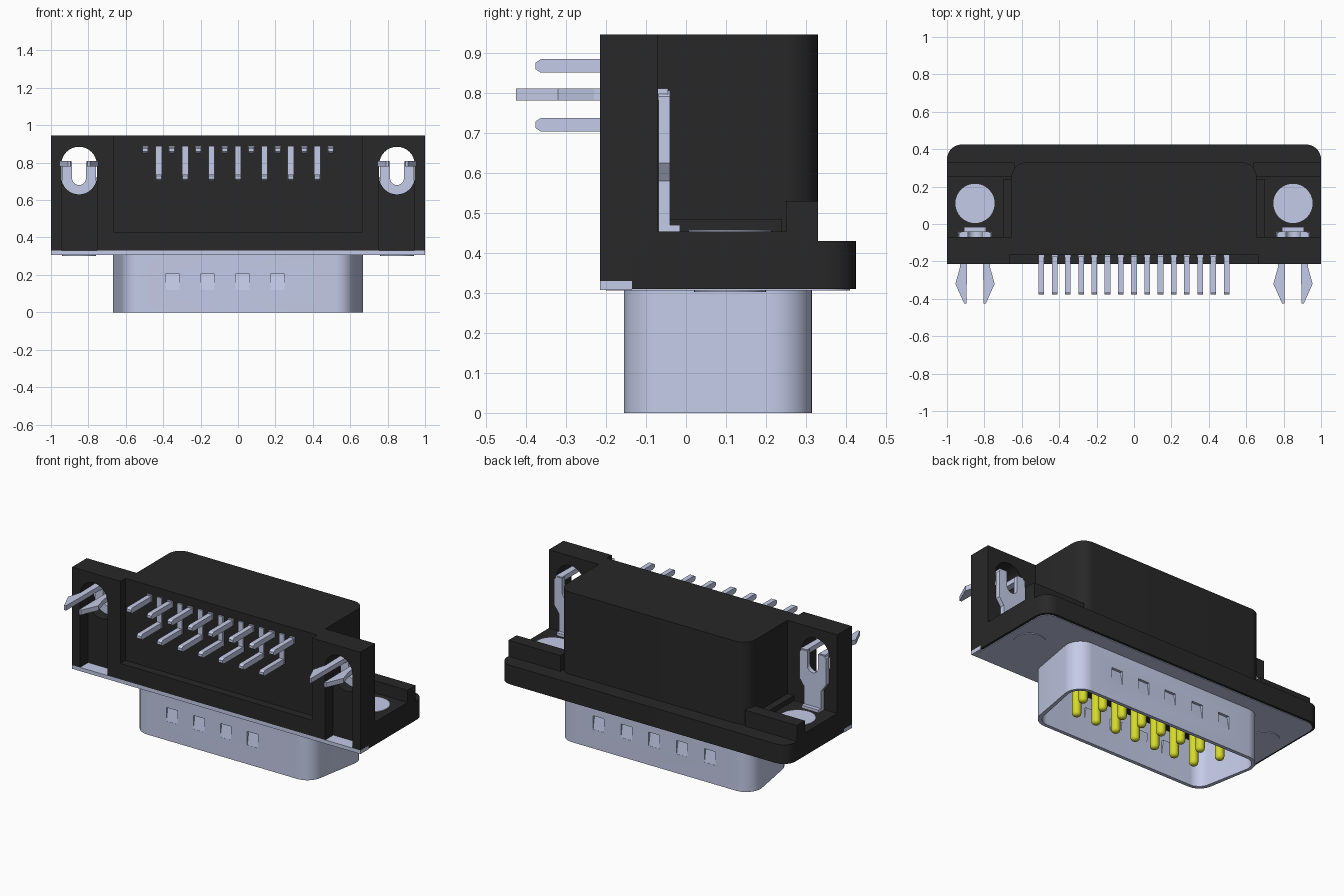
import bpy, bmesh, math
from mathutils import Vector

if "Cube" in bpy.data.objects:
    bpy.data.objects.remove(bpy.data.objects["Cube"], do_unlink=True)


def material(name, rgb, metallic=0.0):
    m = bpy.data.materials.new(name)
    m.use_nodes = True
    col = (*rgb, 1.0)
    m.diffuse_color = col
    m.node_tree.nodes["Principled BSDF"].inputs["Base Color"].default_value = col
    return m


BLACK = material("black plastic", (0.021, 0.021, 0.021))
METAL = material("pale steel", (0.59, 0.638, 0.855))
GOLD = material("yellow contact", (0.66, 0.70, 0.025))


def prism(name, pts, axis, lo, hi, mat, smooth=False):
    """Extrude a 2D outline along an axis: x -> (y,z), y -> (x,z), z -> (x,y)."""
    place = {"x": lambda a, b, h: (h, a, b),
             "y": lambda a, b, h: (a, h, b),
             "z": lambda a, b, h: (a, b, h)}[axis]
    bm = bmesh.new()
    face = bm.faces.new([bm.verts.new(place(a, b, lo)) for a, b in pts])
    ext = bmesh.ops.extrude_face_region(bm, geom=[face])
    verts = [v for v in ext["geom"] if isinstance(v, bmesh.types.BMVert)]
    bmesh.ops.translate(bm, verts=verts, vec=place(0, 0, hi - lo))
    bmesh.ops.recalc_face_normals(bm, faces=bm.faces)
    me = bpy.data.meshes.new(name)
    bm.to_mesh(me)
    bm.free()
    ob = bpy.data.objects.new(name, me)
    bpy.context.collection.objects.link(ob)
    me.materials.append(mat)
    if smooth:
        smooth_edges(ob)
    return ob


def smooth_edges(ob):
    bpy.ops.object.select_all(action="DESELECT")
    ob.select_set(True)
    bpy.context.view_layer.objects.active = ob
    bpy.ops.object.shade_smooth_by_angle(angle=math.radians(30))


def rect(a0, a1, b0, b1):
    return [(a0, b0), (a1, b0), (a1, b1), (a0, b1)]


def box(name, x0, x1, y0, y1, z0, z1, mat):
    return prism(name, rect(x0, x1, y0, y1), "z", z0, z1, mat)


def rounded(pts, radii, n=8):
    """Round the corners of a convex outline."""
    out = []
    for i, p in enumerate(pts):
        p, r = Vector(p), radii[i]
        if r == 0:
            out.append(tuple(p))
            continue
        d0 = (Vector(pts[i - 1]) - p).normalized()
        d1 = (Vector(pts[(i + 1) % len(pts)]) - p).normalized()
        half = d0.angle(d1) / 2
        c = p + (d0 + d1).normalized() * (r / math.sin(half))
        s = p + d0 * (r / math.tan(half)) - c
        e = p + d1 * (r / math.tan(half)) - c
        sweep = s.angle_signed(e)
        a0 = math.atan2(s.y, s.x)
        for k in range(n + 1):
            a = a0 - sweep * k / n
            out.append((c.x + r * math.cos(a), c.y + r * math.sin(a)))
    return out


def arc(cx, cy, r, a0, a1, n=16):
    return [(cx + r * math.cos(math.radians(a0 + (a1 - a0) * k / n)),
             cy + r * math.sin(math.radians(a0 + (a1 - a0) * k / n))) for k in range(n + 1)]


def cut(ob, cutter):
    mod = ob.modifiers.new("cut", "BOOLEAN")
    mod.operation, mod.solver, mod.object = "DIFFERENCE", "EXACT", cutter
    bpy.context.view_layer.objects.active = ob
    bpy.ops.object.modifier_apply(modifier=mod.name)
    bpy.data.objects.remove(cutter, do_unlink=True)


# Plastic base, central block and front wall
prism("base_flange", rounded(rect(-1, 1, -0.135, 0.425), [0, 0, 0.08, 0.08]),
      "z", 0.31, 0.43, BLACK, True)
prism("central_block", rounded(rect(-0.655, 0.655, -0.165, 0.33), [0, 0, 0.08, 0.08]),
      "z", 0.33, 0.945, BLACK, True)
wall = box("front_wall", -1, 1, -0.215, -0.07, 0.33, 0.945, BLACK)
cut(wall, box("recess_cutter", -0.665, 0.665, -0.3, -0.165, 0.43, 1.1, BLACK))
for s in (-1, 1):
    c = 0.85 * s
    groove = [(c - 0.095, 0.3), (c + 0.095, 0.3)] + arc(c, 0.79, 0.095, 0, 180)
    cut(wall, prism("groove_cutter", groove, "y", -0.3, -0.135, BLACK))
    hole = arc(c, 0.725, 0.095, 180, 360) + arc(c, 0.79, 0.095, 0, 180)
    cut(wall, prism("hole_cutter", hole, "y", -0.2, 0.0, BLACK))
smooth_edges(wall)

# Steel flange plate under the body
prism("flange_plate", rounded(rect(-0.985, 0.985, -0.2, 0.41), [0, 0, 0.07, 0.07]),
      "z", 0.306, 0.313, METAL, True)
box("flange_front_strip", -1, 1, -0.215, -0.135, 0.307, 0.33, METAL)


# D-shaped shell
def d_outline(t):
    pts = [(-0.605 + t, -0.155 + t), (0.605 - t, -0.155 + t),
           (0.687 - t, 0.315 - t), (-0.687 + t, 0.315 - t)]
    return rounded(pts, [0.1 - t] * 4, 10)


shell = prism("shell", d_outline(0), "z", 0, 0.308, METAL)
cut(shell, prism("shell_cutter", d_outline(0.022), "z", -0.1, 0.4, METAL))
prism("insulator", d_outline(0.02), "z", 0.285, 0.309, BLACK, True)

# Pressed dimples: four on the front, five on the back
dimples = [(-0.07 + 0.187 * (i - 1.5), -0.155, 1) for i in range(4)]
dimples += [(0.193 * (i - 2), 0.315, -1) for i in range(5)]
for x, y, d in dimples:
    wedge = [(y - 0.02 * d, 0.12), (y - 0.02 * d, 0.205), (y + 0.016 * d, 0.205), (y + 0.001 * d, 0.12)]
    cut(shell, prism("dimple_cutter", wedge, "x", x - 0.038, x + 0.038, METAL))
    yi = y + 0.021 * d
    bump = [(yi, 0.12), (yi, 0.205), (yi + 0.016 * d, 0.205)]
    prism("dimple_bump", bump, "x", x - 0.038, x + 0.038, METAL)
smooth_edges(shell)

# Contacts: round mating pins inside the shell, square tails on the front
for i in range(15):
    x = 0.0707 * (i - 7)
    upper = i % 2 == 0
    y = 0.15 if upper else 0.01
    bpy.ops.mesh.primitive_cylinder_add(vertices=16, radius=0.026, depth=0.27, location=(x, y, 0.16))
    pin = bpy.context.object
    pin.name = "contact_pin"
    pin.data.materials.append(GOLD)
    bev = pin.modifiers.new("round_tip", "BEVEL")
    bev.width, bev.segments = 0.02, 4
    bpy.ops.object.modifier_apply(modifier=bev.name)
    smooth_edges(pin)

    z = 0.867 if upper else 0.72
    w = 0.017
    tail = [(-0.16, z - w), (-0.16, z + w), (-0.363, z + w), (-0.376, z + 0.008),
            (-0.376, z - 0.008), (-0.363, z - w)]
    prism("pin_tail", tail, "x", x - 0.015, x + 0.015, METAL)
    box("pin_riser", x - w, x + w, -0.176, -0.16, z - w, 0.89, METAL)

# Mounting ends: ledge, pocket floor, nut and board clip
for s, side in ((-1, "right"), (1, "left")):
    c = 0.85 * s

    def span(a, b):
        return min(a * s, b * s), max(a * s, b * s)

    box(side + "_ledge", *span(0.64, 1), 0.25, 0.33, 0.42, 0.53, BLACK)
    box(side + "_pocket_floor", *span(0.64, 1), -0.08, 0.26, 0.42, 0.453, BLACK)
    box(side + "_pocket_step", *span(0.64, 0.7), -0.08, 0.24, 0.42, 0.485, BLACK)
    prism(side + "_nut", arc(c, 0.11, 0.105, 0, 350, 35), "z", 0.44, 0.457, METAL, True)
    prism(side + "_rivet", arc(c, 0.11, 0.09, 0, 350, 35), "z", 0.302, 0.308, METAL, True)

    # Forked clip plate with a round-bottomed slot
    fork = [(c - 0.06, 0.45), (c + 0.06, 0.45), (c + 0.06, 0.58), (c + 0.092, 0.625),
            (c + 0.092, 0.79), (c + 0.075, 0.805), (c + 0.037, 0.805)]
    fork += arc(c, 0.717, 0.037, 0, -180)
    fork += [(c - 0.037, 0.805), (c - 0.075, 0.805), (c - 0.092, 0.79),
             (c - 0.092, 0.625), (c - 0.06, 0.58)]
    prism(side + "_clip_plate", fork, "y", -0.069, -0.04, METAL, True)
    box(side + "_clip_foot", c - 0.06, c + 0.06, -0.069, -0.015, 0.45, 0.47, METAL)
    for d in (-1, 1):
        prong = [(0.042, -0.045), (0.085, -0.045), (0.08, -0.23), (0.105, -0.32),
                 (0.058, -0.425), (0.045, -0.425)]
        prism(side + "_clip_prong", [(c + d * a, b) for a, b in prong], "z", 0.78, 0.81, METAL)
